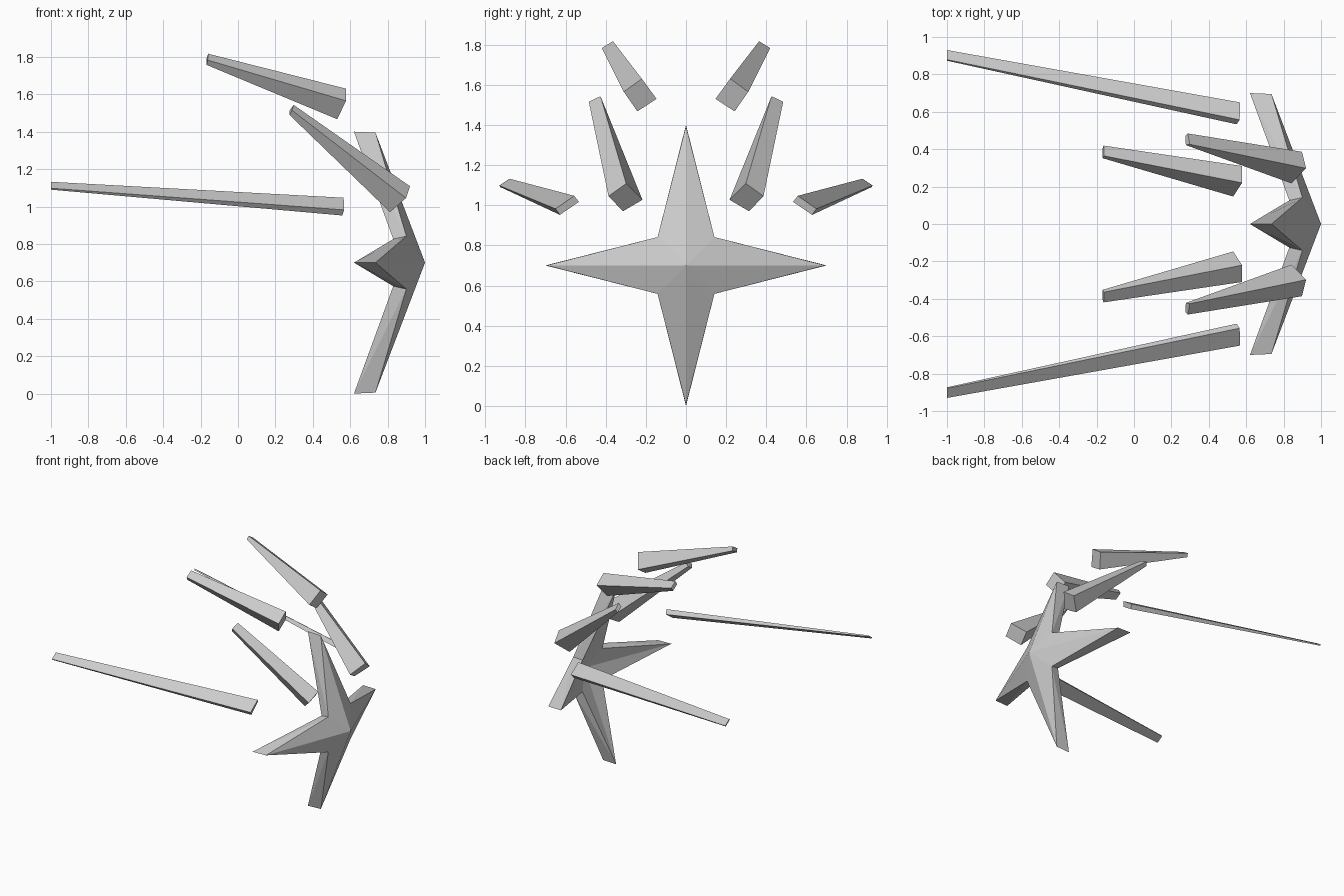
import bpy, bmesh
from math import sin, cos, pi

if "Cube" in bpy.data.objects:
    bpy.data.objects.remove(bpy.data.objects["Cube"])


def make_object(name, verts, faces):
    mesh = bpy.data.meshes.new(name)
    mesh.from_pydata(verts, [], faces)
    bm = bmesh.new()
    bm.from_mesh(mesh)
    bmesh.ops.recalc_face_normals(bm, faces=bm.faces)
    bm.to_mesh(mesh)
    bm.free()
    ob = bpy.data.objects.new(name, mesh)
    bpy.context.collection.objects.link(ob)
    return ob


# Four-pointed star, swept back, with a hollow back following the front
def star_ring(tip_x, tip_r, notch_x, notch_r):
    ring = []
    for i in range(8):
        x, r = (notch_x, notch_r) if i % 2 else (tip_x, tip_r)
        ring.append((x, r * cos(i * pi / 4), 0.7 + r * sin(i * pi / 4)))
    return ring


front = star_ring(0.735, 0.695, 0.9, 0.2)
back = star_ring(0.62, 0.7, 0.83, 0.178)
verts = front + back + [(1.0, 0, 0.7), (0.9, 0, 0.7)]
faces = []
for i in range(8):
    j = (i + 1) % 8
    tip, notch = (j, i) if i % 2 else (i, j)
    faces += [(i, j, 16), (8 + j, 8 + i, 17)]
    faces += [(tip, notch, 8 + tip), (notch, 8 + notch, 8 + tip)]
make_object("star", verts, faces)


# Tapered bars: wide end and narrow end, corners top, outer, bottom, inner
def tapered_bar(name, wide, narrow):
    sides = [(i, (i + 1) % 4, 4 + (i + 1) % 4, 4 + i) for i in range(4)]
    ob = make_object(name, wide + narrow, sides + [(3, 2, 1, 0), (4, 5, 6, 7)])
    mirror = ob.modifiers.new("Mirror", 'MIRROR')
    mirror.use_axis = (False, True, False)


tapered_bar("long_outer_bars",
            [(0.565, 0.557, 1.047), (0.567, 0.65, 0.982), (0.558, 0.628, 0.952), (0.549, 0.533, 1.017)],
            [(-1, 0.879, 1.132), (-1, 0.93, 1.098), (-1, 0.924, 1.09), (-1, 0.873, 1.124)])
tapered_bar("upper_bars",
            [(0.578, 0.22, 1.63), (0.578, 0.31, 1.565), (0.53, 0.242, 1.467), (0.53, 0.147, 1.53)],
            [(-0.16, 0.364, 1.817), (-0.162, 0.419, 1.783), (-0.168, 0.405, 1.757), (-0.168, 0.352, 1.79)])
tapered_bar("inner_bars",
            [(0.92, 0.298, 1.108), (0.898, 0.386, 1.045), (0.813, 0.314, 0.97), (0.842, 0.217, 1.027)],
            [(0.298, 0.426, 1.543), (0.288, 0.484, 1.515), (0.275, 0.472, 1.49), (0.277, 0.422, 1.517)])
